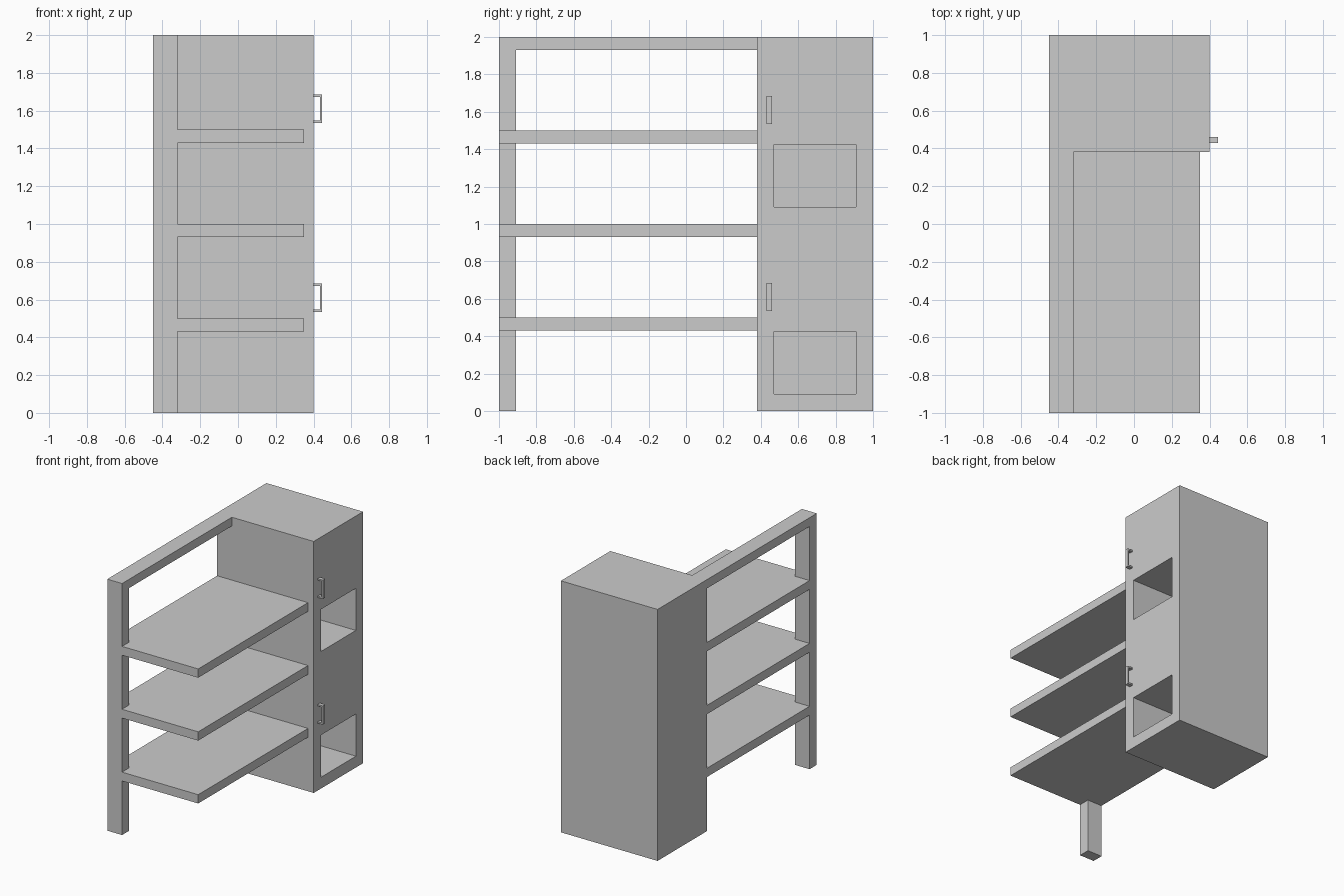
import bpy
import bmesh
from mathutils import Vector

if "Cube" in bpy.data.objects:
    bpy.data.objects.remove(bpy.data.objects["Cube"], do_unlink=True)

grey = bpy.data.materials.new("light_grey")
grey.use_nodes = True
grey.diffuse_color = (0.6, 0.6, 0.6, 1)
grey.node_tree.nodes["Principled BSDF"].inputs["Base Color"].default_value = (0.6, 0.6, 0.6, 1)


def finish(name, bm):
    bmesh.ops.recalc_face_normals(bm, faces=bm.faces)
    mesh = bpy.data.meshes.new(name)
    bm.to_mesh(mesh)
    bm.free()
    mesh.materials.append(grey)
    obj = bpy.data.objects.new(name, mesh)
    bpy.context.collection.objects.link(obj)
    return obj


def box_mesh(low, high):
    low, high = Vector(low), Vector(high)
    bm = bmesh.new()
    bmesh.ops.create_cube(bm, size=1)
    for v in bm.verts:
        v.co = (low + high) / 2 + v.co * (high - low)
    return bm


def box(name, low, high):
    return finish(name, box_mesh(low, high))


BACK, RAIL, SIDE = -0.45, -0.32, 0.38   # shelf frame planes
FRONT = 0.40                            # cabinet door plane
THICK = 0.07                            # shelf thickness

# Cabinet: cut lines on the box, then push two open niches inward
bm = box_mesh((BACK, SIDE, 0), (FRONT, 1, 2))
cuts = [((0, y, 0), (0, 1, 0)) for y in (0.47, 0.91)]
cuts += [((0, 0, base + z), (0, 0, 1)) for base in (0, 1) for z in (0.09, 0.425)]
for point, normal in cuts:
    bmesh.ops.bisect_plane(bm, geom=bm.verts[:] + bm.edges[:] + bm.faces[:],
                           plane_co=point, plane_no=normal)
niches = []
for f in bm.faces:
    c = f.calc_center_median()
    if c.x > FRONT - 0.01 and 0.47 < c.y < 0.91 and 0.09 < c.z % 1 < 0.425:
        niches.append(f)
new = bmesh.ops.extrude_face_region(bm, geom=niches)["geom"]
bmesh.ops.translate(bm, vec=(-0.7, 0, 0),
                    verts=[g for g in new if isinstance(g, bmesh.types.BMVert)])
bmesh.ops.delete(bm, geom=[f for f in niches if f.is_valid], context="FACES")
finish("cabinet", bm)

# Upright post and top rail
box("end_post", (BACK, -1, 0), (RAIL, -0.91, 2))
box("top_rail", (BACK, -0.91, 2 - THICK), (RAIL, SIDE, 2))

# Shelves, each with a rail between the post and the cabinet
for i, top in enumerate((0.5, 1.0, 1.5), 1):
    box(f"shelf_{i}", (RAIL, -1, top - THICK), (0.35, SIDE, top))
    box(f"shelf_rail_{i}", (BACK, -0.91, top - THICK), (RAIL, SIDE, top))


# Door handles: a C-shaped profile pulled along y
def handle(name, low, high):
    out, t = FRONT + 0.045, 0.012
    outline = [(FRONT, low), (out, low), (out, high), (FRONT, high),
               (FRONT, high - t), (out - t, high - t), (out - t, low + t), (FRONT, low + t)]
    bm = bmesh.new()
    face = bm.faces.new([bm.verts.new((x, 0.43, z)) for x, z in outline])
    new = bmesh.ops.extrude_face_region(bm, geom=[face])["geom"]
    bmesh.ops.translate(bm, vec=(0, 0.03, 0),
                        verts=[g for g in new if isinstance(g, bmesh.types.BMVert)])
    finish(name, bm)


handle("lower_door_handle", 0.535, 0.685)
handle("upper_door_handle", 1.535, 1.685)
